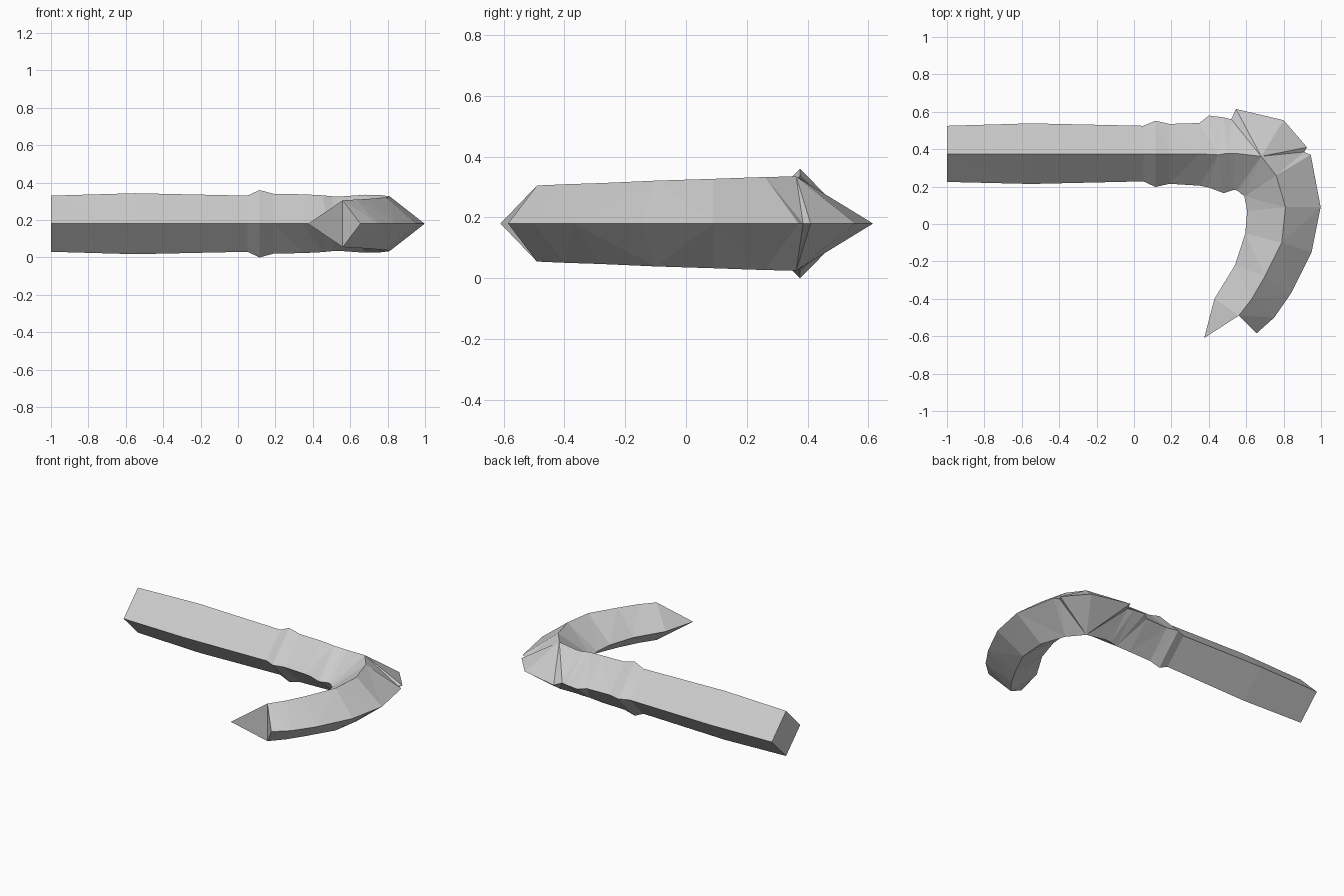
import bpy, bmesh

MID = 0.18  # height of the side edges

mat = bpy.data.materials.new("plain grey")
mat.diffuse_color = (0.6, 0.6, 0.6, 1)

# straight shaft with collar: x, outer y, inner y, half height
shaft = [(-1, .525, .225, .15), (-.55, .538, .214, .163), (.05, .525, .228, .15),
         (.115, .552, .198, .18), (.19, .535, .215, .16), (.35, .54, .205, .157)]
rings = [((x, yo), (x, .375), (x, yi), h) for x, yo, yi, h in shaft]

# end of shaft and curved hook: outer xy, ridge xy, inner xy, half height
rings += [
    ((.40, .58), (.45, .37), (.40, .195), .152),
    ((.48, .57), (.50, .378), (.48, .165), .147),
    ((.52, .56), (.54, .378), (.53, .182), .145),
    ((.545, .615), (.68, .362), (.55, .18), .155),
    ((.80, .555), (.68, .362), (.565, .17), .155),
    ((.925, .41), (.68, .362), (.575, .16), .155),
    ((.91, .385), (.68, .362), (.583, .155), .155),
    ((.945, .37), (.76, .26), (.59, .148), .153),
    ((.998, .09), (.81, .09), (.605, .07), .147),
    ((.95, -.15), (.79, -.10), (.595, -.05), .141),
    ((.84, -.37), (.70, -.28), (.54, -.22), .133),
    ((.75, -.50), (.63, -.40), (.43, -.40), .129),
    ((.655, -.585), (.56, -.49), (.375, -.61), .125),
]

# loft the four-sided cross-sections
bm = bmesh.new()
loops = []
for o, r, i, h in rings:
    pts = [(*o, MID), (*r, MID + h), (*i, MID), (*r, MID - h)]
    loops.append([bm.verts.new(p) for p in pts])
for a, b in zip(loops, loops[1:]):
    for k in range(4):
        n = (k + 1) % 4
        bm.faces.new((a[k], a[n], b[n], b[k]))
bm.faces.new(loops[0])
# pointed hook end, folded along the ridge line
e = loops[-1]
bm.faces.new((e[0], e[1], e[3]))
bm.faces.new((e[1], e[2], e[3]))
bmesh.ops.remove_doubles(bm, verts=bm.verts, dist=0.0005)
bmesh.ops.triangulate(bm, faces=bm.faces)
bmesh.ops.recalc_face_normals(bm, faces=bm.faces)

me = bpy.data.meshes.new("hooked_handle")
bm.to_mesh(me)
bm.free()
me.materials.append(mat)
ob = bpy.data.objects.new("hooked_handle", me)
bpy.context.collection.objects.link(ob)
